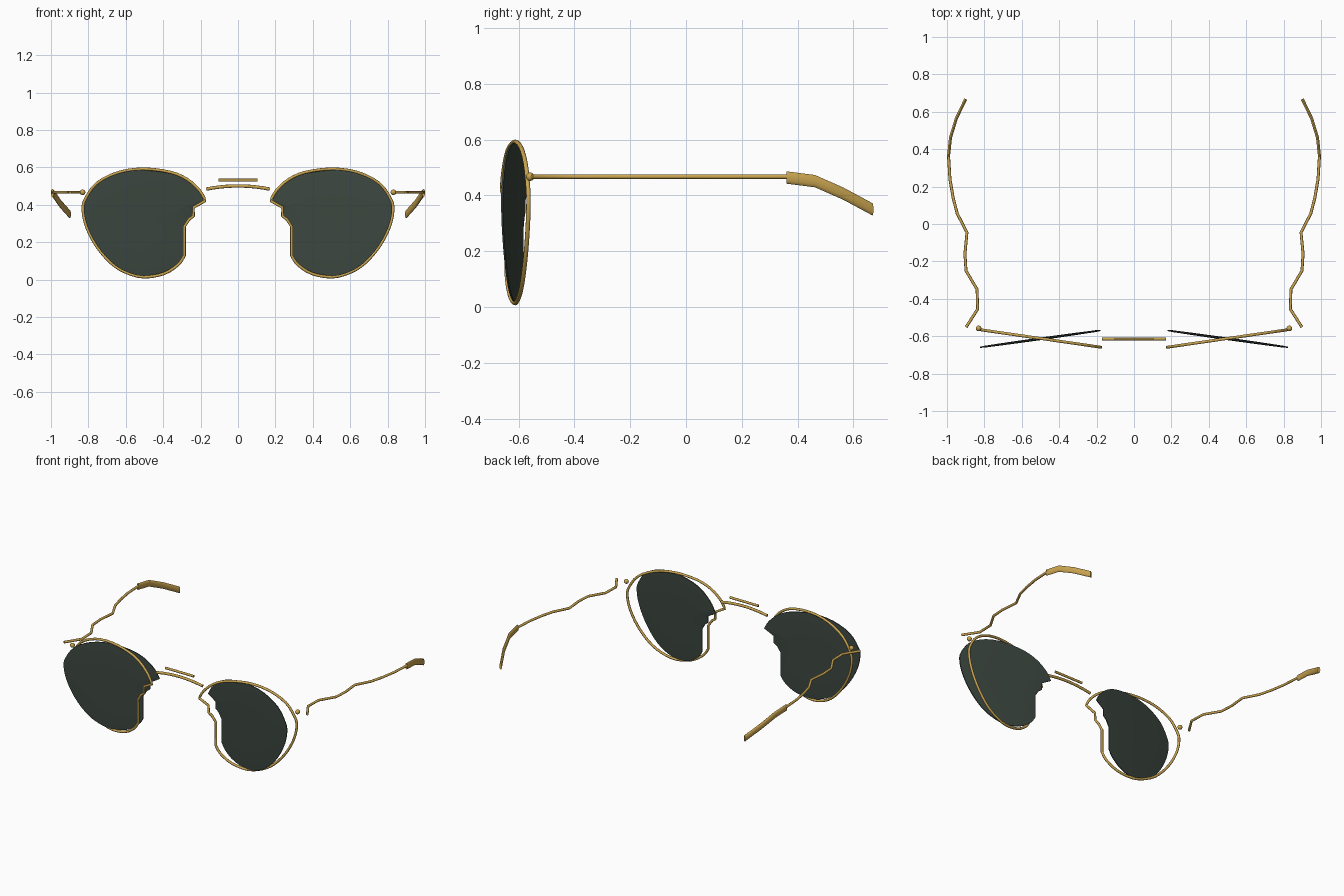
import bpy, bmesh
from math import sin, cos, pi, radians
from mathutils import Vector

if "Cube" in bpy.data.objects:
    bpy.data.objects.remove(bpy.data.objects["Cube"])


def material(name, color):
    m = bpy.data.materials.new(name)
    m.diffuse_color = (*color, 1)
    m.use_nodes = True
    m.node_tree.nodes["Principled BSDF"].inputs["Base Color"].default_value = m.diffuse_color
    return m


GOLD = material("gold_metal", (0.60, 0.38, 0.08))
GLASS = material("dark_glass", (0.045, 0.062, 0.05))


def finish(name, bm, mat, mirror=True, angle=50):
    bmesh.ops.recalc_face_normals(bm, faces=bm.faces)
    me = bpy.data.meshes.new(name)
    bm.to_mesh(me)
    bm.free()
    me.materials.append(mat)
    ob = bpy.data.objects.new(name, me)
    bpy.context.collection.objects.link(ob)
    bpy.ops.object.select_all(action='DESELECT')
    ob.select_set(True)
    bpy.context.view_layer.objects.active = ob
    bpy.ops.object.shade_smooth_by_angle(angle=radians(angle))
    if mirror:
        ob.modifiers.new("Mirror", 'MIRROR').use_mirror_merge = False
    return ob


def sweep(name, path, r_side, r_up, up, closed=False, mirror=True, sides=10):
    """Elliptical tube along a path; `up` is the fixed section axis."""
    bm = bmesh.new()
    pts = [Vector(p) for p in path]
    up = Vector(up).normalized()
    n, rings = len(pts), []
    for i, p in enumerate(pts):
        a = pts[i - 1] if closed or i else p
        b = pts[(i + 1) % n] if closed or i < n - 1 else p
        side = (b - a).cross(up).normalized()
        rings.append([bm.verts.new(p + side * r_side * cos(2 * pi * k / sides)
                                   + up * r_up * sin(2 * pi * k / sides)) for k in range(sides)])
    for i in range(n if closed else n - 1):
        r, s = rings[i], rings[(i + 1) % n]
        for k in range(sides):
            j = (k + 1) % sides
            bm.faces.new((r[k], r[j], s[j], s[k]))
    if not closed:
        bm.faces.new(rings[0])
        bm.faces.new(rings[-1])
    return finish(name, bm, GOLD, mirror)


def smooth_path(p, steps=3):
    """Catmull-Rom interpolation through the given points."""
    p = [Vector(q) for q in p]
    out = []
    for i in range(len(p) - 1):
        a, b, c, d = p[max(i - 1, 0)], p[i], p[i + 1], p[min(i + 2, len(p) - 1)]
        for s in range(steps):
            t = s / steps
            out.append(0.5 * (2 * b + (c - a) * t + (2 * a - 5 * b + 4 * c - d) * t * t
                              + (3 * b - a - 3 * c + d) * t ** 3))
    return out + [p[-1]]


# Lens outline (x, z): round outer sweep plus the angular nose notch
curve = [(.175, .422), (.205, .476), (.27, .535), (.36, .574), (.503, .592), (.64, .573),
         (.755, .515), (.815, .433), (.829, .374), (.81, .283), (.757, .18), (.68, .09),
         (.60, .039), (.503, .014), (.396, .032), (.32, .08), (.287, .128)]
notch = [(.287, .283), (.262, .322), (.238, .34), (.238, .386)]
outline = smooth_path(curve) + [Vector(q) for q in notch]

# Rims, inner edge toed forward
sweep("rim", [(q.x, -.612 + .145 * (q.x - .5), q.y) for q in outline],
      .008, .008, (-.145, 1, 0), closed=True)

# Lenses, toed the opposite way and slightly domed on both faces
bm = bmesh.new()
centre = Vector((.5, .3))


def lens_point(q, f, off):
    x, z = centre + (q - centre) * f
    return (x, -.614 - .14 * (x - .5) + off, z)


levels = [(.985, .003), (.9, .005), (.5, .0065)]
loops = []
for sgn in (-1, 1):
    rings = [[bm.verts.new(lens_point(q, f, o * sgn)) for q in outline] for f, o in levels]
    tip = bm.verts.new(lens_point(centre, 0, .007 * sgn))
    loops.append(rings[0])
    for i in range(len(outline)):
        for r, s in zip(rings, rings[1:]):
            bm.faces.new((r[i - 1], r[i], s[i], s[i - 1]))
        bm.faces.new((rings[-1][i - 1], rings[-1][i], tip))
for i in range(len(outline)):
    bm.faces.new((loops[0][i - 1], loops[0][i], loops[1][i], loops[1][i - 1]))
finish("lens", bm, GLASS)

# Arched bridge and straight brow bar
sweep("bridge", [(x / 10 * .17, -.615, .501 - .017 * (x / 10) ** 2) for x in range(-10, 11, 2)],
      .009, .008, (0, 1, 0), mirror=False)
sweep("brow_bar", [(-.105, -.615, .532), (.105, -.615, .532)], .008, .007, (0, 1, 0), mirror=False)

# Hinge balls
bm = bmesh.new()
bmesh.ops.create_uvsphere(bm, u_segments=16, v_segments=10, radius=.015)
bmesh.ops.translate(bm, verts=bm.verts, vec=(.831, -.558, .467))
finish("hinge", bm, GOLD)

# Temple arms, wavy in plan and level
arm = [(.898, -.552), (.836, -.455), (.839, -.35), (.898, -.25), (.904, -.16), (.893, -.045),
       (.945, .055), (.967, .14), (.984, .24), (.992, .37)]
sweep("temple_arm", [(x, y, .467) for x, y in arm], .008, .008, (0, 0, 1))

# Flattened ear tips curving down
sweep("ear_tip", [(.992, .36, .464), (.981, .462, .451), (.95, .564, .406), (.9, .668, .35)],
      .008, .022, (0, 0, 1), sides=12)
